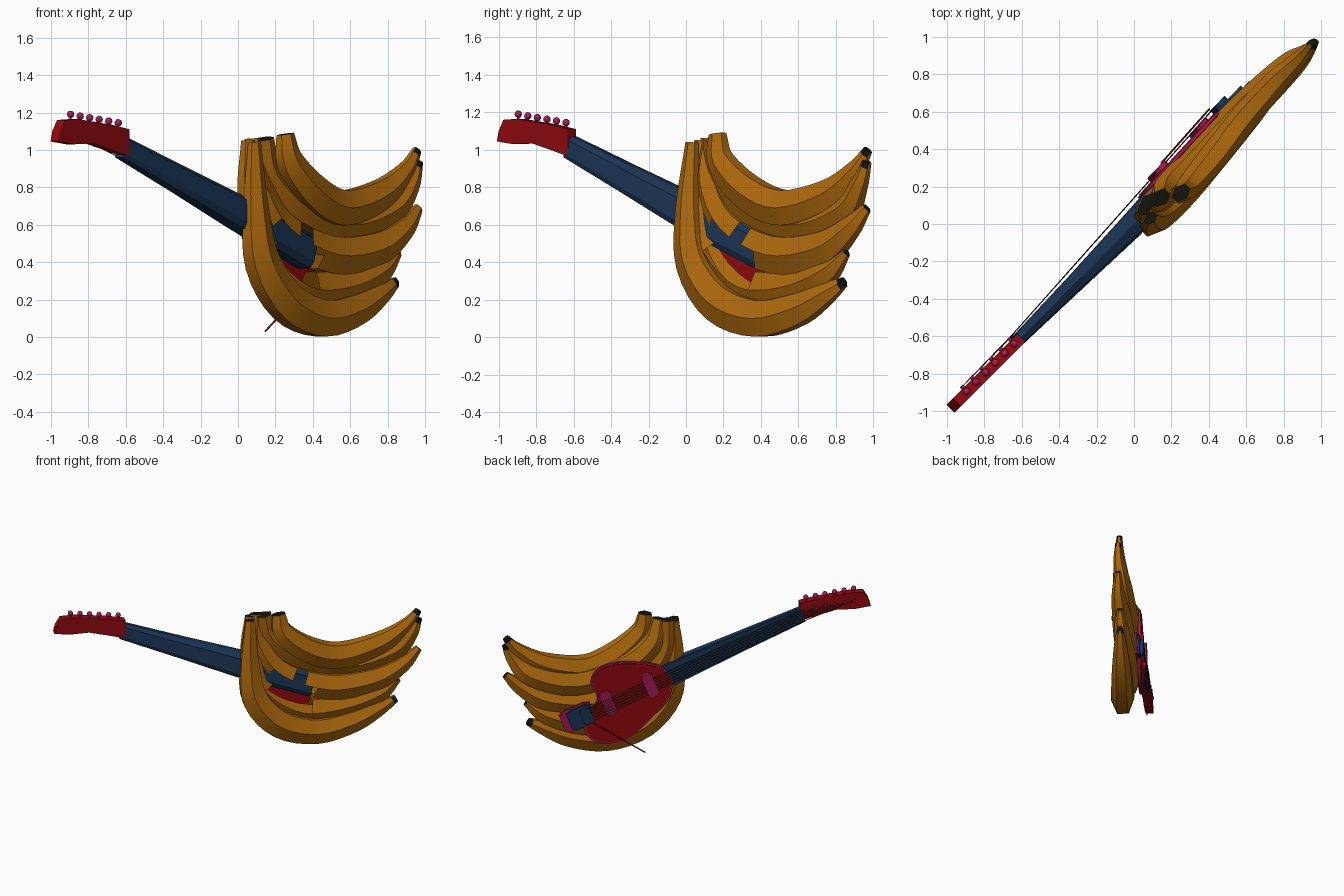
import bpy, bmesh, math
from mathutils import Vector, Matrix

if "Cube" in bpy.data.objects:
    bpy.data.objects.remove(bpy.data.objects["Cube"])

# Local frame: s = position on the x=y diagonal, n = distance towards the string side, z = up
R2 = math.sqrt(2)
TURN = Matrix.Rotation(math.radians(45), 4, 'Z')


def P(s, n, z):
    return Vector((s * R2, n, z))


def material(name, c):
    m = bpy.data.materials.new(name)
    m.diffuse_color = (*c, 1)
    m.use_nodes = True
    m.node_tree.nodes["Principled BSDF"].inputs["Base Color"].default_value = m.diffuse_color
    return m


ORANGE = material("orange", (0.43, 0.145, 0.004))
BLACK = material("black", (0.008, 0.007, 0.004))
RED = material("red", (0.3, 0.003, 0.005))
PINK = material("pink", (0.38, 0.012, 0.1))
BLUE = material("blue", (0.012, 0.037, 0.095))


def finish(name, bm, mat, smooth=None):
    bmesh.ops.recalc_face_normals(bm, faces=bm.faces)
    bm.transform(TURN)
    me = bpy.data.meshes.new(name)
    bm.to_mesh(me)
    bm.free()
    ob = bpy.data.objects.new(name, me)
    bpy.context.collection.objects.link(ob)
    for m in (mat if isinstance(mat, list) else [mat]):
        me.materials.append(m)
    if smooth:
        bpy.ops.object.select_all(action='DESELECT')
        ob.select_set(True)
        bpy.context.view_layer.objects.active = ob
        bpy.ops.object.shade_smooth_by_angle(angle=math.radians(smooth))
    return ob


def loft(bm, rings):
    vs = [[bm.verts.new(p) for p in r] for r in rings]
    k = len(vs[0])
    for a, b in zip(vs, vs[1:]):
        for i in range(k):
            bm.faces.new((a[i], a[(i + 1) % k], b[(i + 1) % k], b[i]))
    return [bm.faces.new(vs[0]), bm.faces.new(vs[-1])]


def spline(pts, steps):
    v = [Vector(p) for p in pts]
    v = [2 * v[0] - v[1]] + v + [2 * v[-1] - v[-2]]
    out = []
    for i in range(1, len(v) - 2):
        a, b, c, d = v[i - 1:i + 3]
        for j in range(steps):
            t = j / steps
            out.append(0.5 * (2 * b + (c - a) * t + (2 * a - 5 * b + 4 * c - d) * t * t
                              + (3 * b - a - 3 * c + d) * t ** 3))
    return out + [v[-2]]


def in_hole(p):
    s, z = p.x / R2, p.z
    return 0.17 < s < 0.38 and 0.22 < z < 0.58 and s + z > 0.6


def banana(name, pts, sides=6, opening=True):
    # rows are (s, n, z, radius)
    path = spline(pts, 4)
    ctr = [P(*p[:3]) for p in path]
    rings = []
    for i, c in enumerate(ctr):
        t = (ctr[min(i + 1, len(ctr) - 1)] - ctr[max(i - 1, 0)]).normalized()
        side = t.cross(Vector((0, 1, 0))).normalized()
        flat = side.cross(t)
        r = path[i][3]
        rings.append([c + side * r * math.cos(a) + flat * r * 0.72 * math.sin(a)
                      for a in (2 * math.pi * (k + 0.5) / sides for k in range(sides))])
    bm = bmesh.new()
    for f in loft(bm, rings):
        f.material_index = 1
    # dark tip
    for f in bm.faces:
        if (f.calc_center_median() - ctr[-1]).length < 0.03:
            f.material_index = 1
    # opening in the back that shows the neck heel
    if opening:
        gone = [f for f in bm.faces if in_hole(f.calc_center_median())]
        bmesh.ops.delete(bm, geom=gone, context='FACES')
    finish(name, bm, [ORANGE, BLACK], 35)


def slab(name, outline, n0, n1, mat, tilt=0.0, smooth=None):
    # outline in (s, z), extruded from n0 to n1, n rising with s by tilt
    bm = bmesh.new()
    loft(bm, [[P(s, n + tilt * s, z) for s, z in outline] for n in (n0, n1)])
    return finish(name, bm, mat, smooth)


def rod(name, a, b, r, mat, sides=6):
    d = (b - a).normalized()
    x = d.orthogonal().normalized()
    y = d.cross(x)
    angs = [2 * math.pi * k / sides for k in range(sides)]
    bm = bmesh.new()
    loft(bm, [[c + (x * math.cos(t) + y * math.sin(t)) * r for t in angs] for c in (a, b)])
    finish(name, bm, mat, 60)


# Banana bunch body
banana("banana_top", [(.21, -.06, 1.085, .055), (.235, -.065, .93, .085), (.37, -.05, .77, .105),
                      (.54, -.02, .69, .108), (.76, .0, .76, .09), (.9, .0, .89, .055), (.965, .01, 1.0, .028)])
banana("banana_upper", [(.14, .0, 1.06, .06), (.18, .02, .87, .085), (.34, .02, .69, .1),
                        (.6, .03, .6, .105), (.83, .02, .685, .09), (.92, .0, .81, .06), (.965, .0, .94, .03)])
banana("banana_middle", [(.1, .03, 1.06, .05), (.11, .01, .82, .085), (.23, .0, .58, .1),
                         (.48, .0, .44, .115), (.73, .0, .47, .103), (.88, -.01, .58, .068), (.965, .0, .69, .03)])
banana("banana_lower", [(.07, .02, 1.05, .045), (.07, .0, .75, .085), (.14, .0, .46, .1),
                        (.33, .0, .27, .11), (.55, .01, .265, .107), (.75, .0, .35, .08), (.855, .0, .455, .03)])
banana("banana_bottom", [(.06, -.04, 1.04, .04), (.055, -.06, .68, .08), (.085, -.065, .4, .11),
                         (.22, -.06, .185, .12), (.42, -.04, .1, .112), (.62, -.02, .15, .095),
                         (.76, -.01, .235, .063), (.845, .0, .295, .03)], opening=False)

# Neck: flat front, squarish back, widening towards the body
axis = Vector((R2, 0, -.55)).normalized()
across = Vector((.55, 0, R2)).normalized()


def neck_point(s, n):
    return P(s, n, 0.675 - 0.55 * s)


profile = [(1, 0), (1, -.45), (.65, -.9), (-.6, -1), (-1, -.85), (-1, 0)]
neck_rows = [(-.62, .06, .02, .055), (-.3, .074, .035, .085), (.0, .09, .055, .12), (.4, .095, .08, .11)]
bm = bmesh.new()
loft(bm, [[neck_point(s, n + q * d) + across * p * w for p, q in profile] for s, w, n, d in neck_rows])
finish("neck", bm, BLUE)
bm = bmesh.new()
loft(bm, [[neck_point(s, n + h) + across * e * w * .97 for e, h in ((1, 0), (1, .014), (-1, .014), (-1, 0))]
          for s, w, n, d in neck_rows[:3] + [(.17, .095, .068, .08)]])
finish("fretboard", bm, BLUE)

# Headstock
head = [(-.605, .965), (-.605, 1.11), (-.7, 1.135), (-.88, 1.165), (-.95, 1.16), (-.975, 1.1),
        (-.985, 1.045), (-.9, 1.03), (-.8, 1.035), (-.7, 1.0)]
slab("headstock", head, -.035, .025, RED)

# Tuning pegs
for i in range(6):
    s, z = -.895 + .051 * i, 1.19 - .009 * i
    rod(f"peg_shaft_{i}", P(s, .0, z - .045), P(s, .0, z), .007, PINK)
    bm = bmesh.new()
    bmesh.ops.create_icosphere(bm, subdivisions=2, radius=.02, matrix=Matrix.Translation(P(s, .0, z)))
    finish(f"peg_knob_{i}", bm, PINK, 60)
    rod(f"string_post_{i}", P(s, .02, z - .085), P(s, .04, z - .085), .012, PINK)

# Pickguard with a slightly larger pink border under it
guard = [(.09, .6), (.165, .71), (.35, .76), (.47, .73), (.515, .62), (.48, .48), (.55, .31),
         (.52, .18), (.43, .125), (.3, .17), (.165, .35), (.1, .48)]
guard = [(p[0], p[1]) for p in spline([(*p, 0) for p in guard + guard[:1]], 3)[:-1]]
cs, cz = .32, .45
border = [(cs + (s - cs) * 1.04, cz + (z - cz) * 1.04) for s, z in guard]
slab("pickguard_border", border, .065, .081, PINK, .06)
slab("pickguard", guard, .06, .086, RED, .06)


def plate(name, s, z, length, width, n0, n1, mat):
    # rectangle lined up with the neck, length across the strings
    c = P(s, 0, z)
    pts = [c + axis * a * width / 2 + across * b * length / 2
           for a, b in ((-1, -.8), (-.6, -1), (.6, -1), (1, -.8), (1, .8), (.6, 1), (-.6, 1), (-1, .8))]
    slab(name, [(p.x / R2, p.z) for p in pts], n0, n1, mat, .03)


# Pickups and bridge
plate("neck_pickup", .205, .57, .2, .085, .09, .118, PINK)
plate("bridge_pickup", .43, .455, .2, .085, .085, .115, PINK)
plate("bridge_base", .59, .345, .19, .25, .07, .084, PINK)
plate("bridge_plate", .575, .35, .17, .19, .075, .1, BLUE)
plate("bridge_saddles", .545, .365, .13, .08, .095, .125, BLUE)

# Strings
for i in range(6):
    k = (i - 2.5) / 2.5
    nut = neck_point(-.61, .042) + across * k * .045
    rod(f"string_{i}", nut, P(.545, .138, .365) + across * k * .055, .003, BLACK, 4)
    rod(f"string_end_{i}", P(-.895 + .051 * i, .035, 1.105 - .009 * i), nut, .003, BLACK, 4)

# Tremolo arm
rod("tremolo_arm", P(.51, .15, .31), P(.235, .127, .03), .005, RED)
